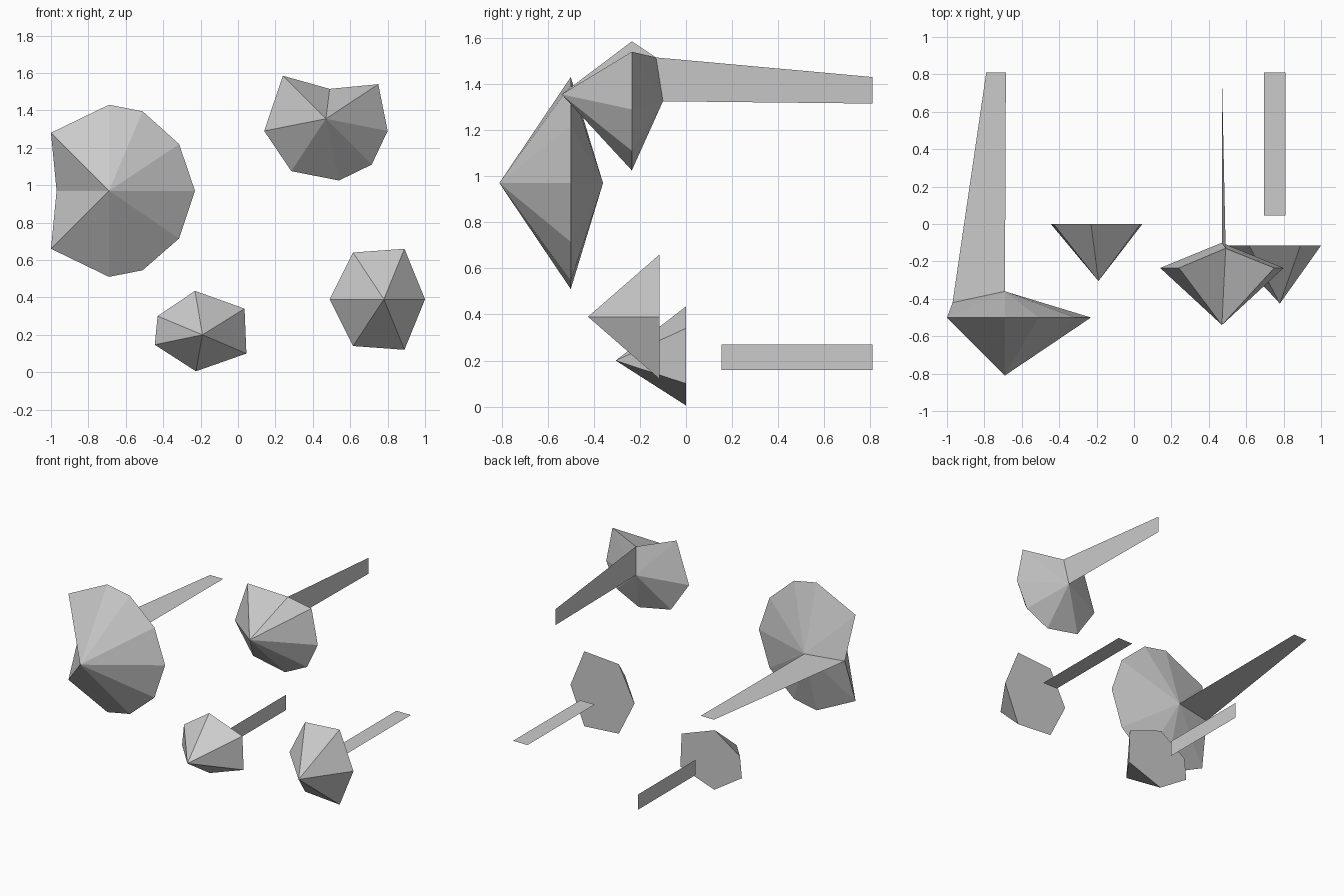
import bpy


def make_mesh(name, verts, faces):
    mesh = bpy.data.meshes.new(name)
    mesh.from_pydata(verts, [], faces)
    mesh.update()
    obj = bpy.data.objects.new(name, mesh)
    bpy.context.collection.objects.link(obj)
    return obj


def make_cap(name, tip, rim_y, rim, notch=None, back=None):
    """Faceted cone pointing to the front; rim is (x, z) clockwise from the front.
    notch = (rim index, y) pushes one rim point back; back = rear centre point."""
    verts = [(x, rim_y, z) for x, z in rim]
    if notch:
        i, y = notch
        verts[i] = (rim[i][0], y, rim[i][1])
    n = len(rim)
    verts.append(tip)
    faces = [((i + 1) % n, i, n) for i in range(n)]
    if back:
        verts.append(back)
        faces += [(i, (i + 1) % n, n + 1) for i in range(n)]
    else:
        faces.append(tuple(range(n)))
    return make_mesh(name, verts, faces)


def make_stem(name, a, b, c, d):
    return make_mesh(name, [a, b, c, d], [(0, 1, 2, 3)])


# Large left cap, notched where its tapering stem starts
make_cap("large_cap", (-0.69, -0.81, 0.97), -0.50,
         [(-1.0, 1.28), (-0.69, 1.43), (-0.51, 1.395), (-0.315, 1.22), (-0.23, 0.97),
          (-0.315, 0.715), (-0.51, 0.545), (-0.69, 0.51), (-1.0, 0.66), (-0.97, 0.97)],
         notch=(9, -0.42), back=(-0.69, -0.36, 0.97))
make_stem("large_stem", (-0.97, -0.42, 0.97), (-0.69, -0.36, 0.97),
          (-0.685, 0.81, 0.97), (-0.79, 0.81, 0.97))

# Upper right cap, notched at the top
make_cap("upper_cap", (0.47, -0.54, 1.355), -0.235,
         [(0.14, 1.29), (0.24, 1.585), (0.49, 1.515), (0.75, 1.54), (0.80, 1.29),
          (0.715, 1.11), (0.54, 1.025), (0.285, 1.075)],
         notch=(2, -0.13), back=(0.47, -0.10, 1.325))
make_stem("upper_stem", (0.49, -0.13, 1.515), (0.47, -0.10, 1.325),
          (0.47, 0.81, 1.315), (0.47, 0.81, 1.43))

# Small lower caps with flat backs and loose straight stems
make_cap("low_cap", (-0.19, -0.305, 0.20), 0.0,
         [(-0.445, 0.147), (-0.43, 0.30), (-0.23, 0.435), (0.035, 0.34),
          (0.045, 0.10), (-0.225, 0.005)])
make_stem("low_stem", (-0.185, 0.155, 0.16), (-0.185, 0.81, 0.16),
          (-0.185, 0.81, 0.27), (-0.185, 0.155, 0.27))
make_cap("right_cap", (0.78, -0.425, 0.39), -0.115,
         [(0.49, 0.39), (0.615, 0.64), (0.89, 0.66), (1.0, 0.39),
          (0.89, 0.12), (0.615, 0.14)])
make_stem("right_stem", (0.695, 0.045, 0.39), (0.81, 0.045, 0.39),
          (0.81, 0.81, 0.39), (0.695, 0.81, 0.39))
